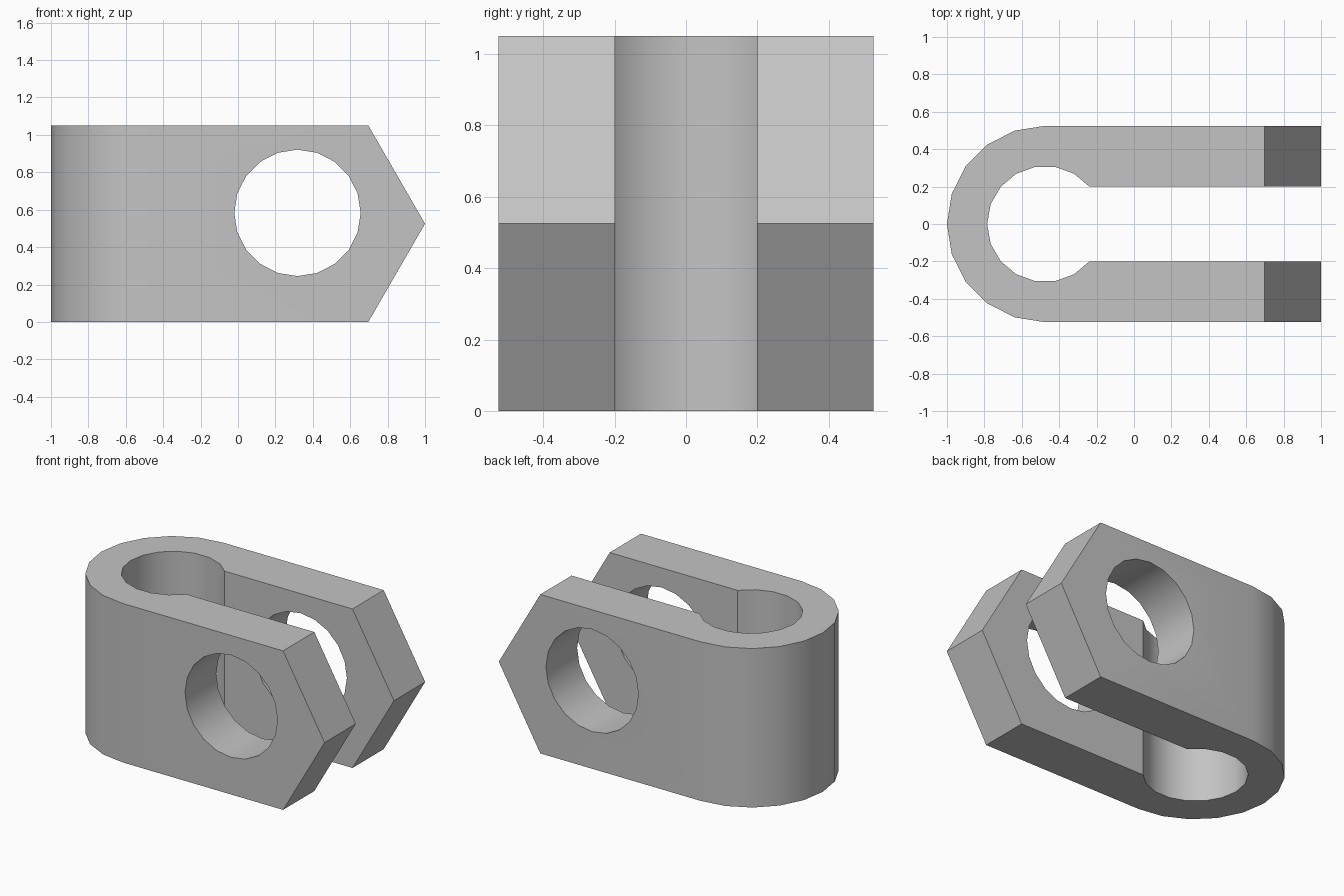
import bpy
import bmesh
from math import cos, sin, radians, sqrt
from mathutils import Vector

cube = bpy.data.objects.get("Cube")
if cube:
    bpy.data.objects.remove(cube, do_unlink=True)

HEIGHT = 1.05
RADIUS = HEIGHT / 2       # outer bend radius, also half the width
BEND_X = RADIUS - 1       # centre of the bend
BORE = 0.31               # inner relief radius
HOLE = 0.338              # cross hole radius

steel = bpy.data.materials.new("plain_grey")
steel.use_nodes = True
grey = (0.55, 0.55, 0.55, 1)
steel.diffuse_color = grey
steel.node_tree.nodes["Principled BSDF"].inputs["Base Color"].default_value = grey


def arc(cx, cy, r, start, end, steps):
    angles = [radians(start + (end - start) * i / steps) for i in range(steps + 1)]
    return [(cx + r * cos(a), cy + r * sin(a)) for a in angles]


def prism(name, points, place, direction):
    """Extrude a closed 2D outline along a direction."""
    bm = bmesh.new()
    face = bm.faces.new([bm.verts.new(place(u, v)) for u, v in points])
    result = bmesh.ops.extrude_face_region(bm, geom=[face])
    moved = [g for g in result["geom"] if isinstance(g, bmesh.types.BMVert)]
    bmesh.ops.translate(bm, verts=moved, vec=Vector(direction))
    bmesh.ops.recalc_face_normals(bm, faces=bm.faces)
    mesh = bpy.data.meshes.new(name)
    bm.to_mesh(mesh)
    bm.free()
    mesh.materials.append(steel)
    obj = bpy.data.objects.new(name, mesh)
    bpy.context.collection.objects.link(obj)
    return obj


def combine(target, cutter, operation):
    cutter.hide_render = True
    mod = target.modifiers.new(cutter.name, "BOOLEAN")
    mod.object = cutter
    mod.operation = operation
    mod.solver = "EXACT"
    bpy.context.view_layer.objects.active = target
    bpy.ops.object.modifier_apply(modifier=mod.name)
    bpy.data.objects.remove(cutter, do_unlink=True)


# U-shaped body: outer bend, then the keyhole-shaped slot
outer = arc(BEND_X, 0, RADIUS, 90, 270, 10)
inner = arc(BEND_X, 0, BORE, 320, 40, 14)
slot = inner[-1][1]
outline = outer + [(1.2, -RADIUS), (1.2, -slot)] + inner + [(1.2, slot), (1.2, RADIUS)]
body = prism("clevis_body", outline, lambda x, y: (x, y, 0), (0, 0, HEIGHT))

# Pointed arm ends, sloping at sixty degrees
wedge = [(1, RADIUS), (0.5, RADIUS + sqrt(3) / 2), (-2, RADIUS + sqrt(3) / 2),
         (-2, RADIUS - sqrt(3) / 2), (0.5, RADIUS - sqrt(3) / 2)]
tip = prism("tip_shape", wedge, lambda x, z: (x, -1, z), (0, 2, 0))
combine(body, tip, "INTERSECT")

# Round cross hole through both arms
circle = arc(0.318, 0.583, HOLE, 0, 360, 20)[:-1]
hole = prism("cross_hole", circle, lambda x, z: (x, -1, z), (0, 2, 0))
combine(body, hole, "DIFFERENCE")

bpy.ops.object.select_all(action="DESELECT")
body.select_set(True)
bpy.context.view_layer.objects.active = body
bpy.ops.object.shade_smooth_by_angle(angle=radians(30))
